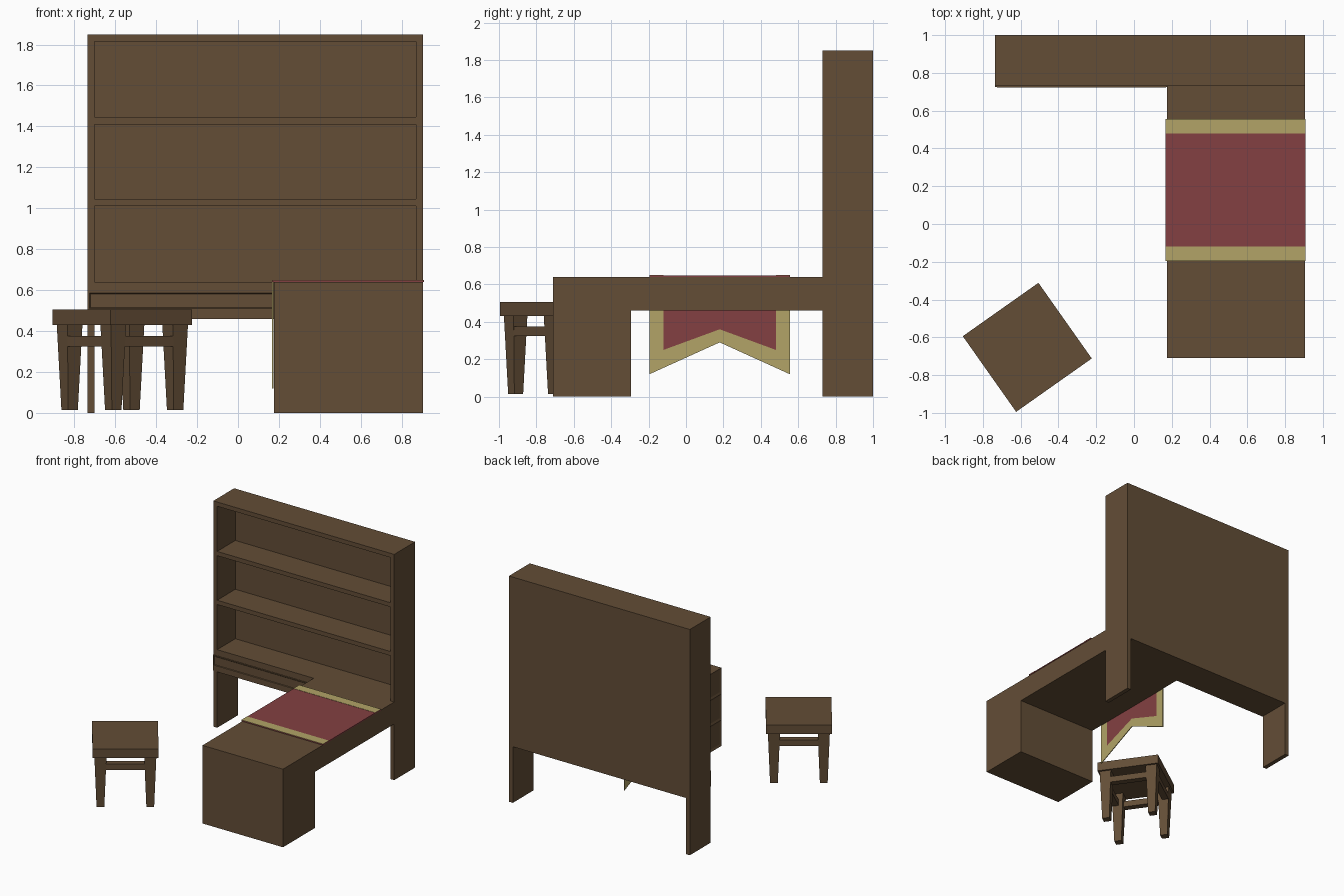
import bpy, bmesh
from math import radians
from mathutils import Matrix, Vector

cube = bpy.data.objects.get("Cube")
if cube:
    bpy.data.objects.remove(cube, do_unlink=True)


def material(name, color):
    m = bpy.data.materials.new(name)
    m.use_nodes = True
    m.diffuse_color = (*color, 1)
    bsdf = m.node_tree.nodes["Principled BSDF"]
    bsdf.inputs["Base Color"].default_value = (*color, 1)
    bsdf.inputs["Roughness"].default_value = 0.8
    return m


WOOD = material("brown_wood", (0.125, 0.075, 0.037))
RED = material("red_cloth", (0.23, 0.051, 0.054))
GOLD = material("gold_cloth", (0.445, 0.37, 0.136))


def finish(name, bm, mat, matrix=None):
    bmesh.ops.recalc_face_normals(bm, faces=bm.faces)
    mesh = bpy.data.meshes.new(name)
    bm.to_mesh(mesh)
    bm.free()
    mesh.materials.append(mat)
    obj = bpy.data.objects.new(name, mesh)
    if matrix:
        obj.matrix_world = matrix
    bpy.context.collection.objects.link(obj)
    return obj


def box(name, x, y, z, mat=WOOD, matrix=None, inset=None, facing=None, taper=1):
    """Box from axis ranges; can recess a panel in one side or taper its foot."""
    bm = bmesh.new()
    bmesh.ops.create_cube(bm, size=1)
    for v in bm.verts:
        s = taper if v.co.z < 0 else 1
        v.co = Vector((sum(x) / 2 + v.co.x * s * (x[1] - x[0]),
                       sum(y) / 2 + v.co.y * s * (y[1] - y[0]),
                       sum(z) / 2 + v.co.z * (z[1] - z[0])))
    if inset:
        bm.normal_update()
        face = max(bm.faces, key=lambda f: f.normal.dot(Vector(facing)))
        bmesh.ops.inset_region(bm, faces=[face], thickness=inset)
        bmesh.ops.translate(bm, verts=face.verts, vec=Vector(facing) * -0.006)
    return finish(name, bm, mat, matrix)


def hanging_cloth(name, points, mat):
    """Thin upright plate drawn from (y, z) points."""
    bm = bmesh.new()
    face = bm.faces.new([bm.verts.new((0.167, y, z)) for y, z in points])
    new = bmesh.ops.extrude_face_region(bm, geom=[face])["geom"]
    verts = [g for g in new if isinstance(g, bmesh.types.BMVert)]
    bmesh.ops.translate(bm, verts=verts, vec=(0.006, 0, 0))
    return finish(name, bm, mat)


# Bookcase
LEFT, RIGHT, FRONT, BACK, T = -0.735, 0.905, 0.73, 1.0, 0.035
inner = (LEFT + T, RIGHT - T)
box("bookcase_right_side", (LEFT, LEFT + T), (FRONT, BACK), (0, 1.85))
box("bookcase_left_side", (RIGHT - T, RIGHT), (FRONT, BACK), (0, 1.85))
box("bookcase_back", inner, (BACK - T, BACK), (0.46, 1.85))
box("bookcase_base", inner, (FRONT, BACK - T), (0.46, 0.64))
for i, z in enumerate((1.01, 1.41, 1.815)):
    box(f"shelf_{i + 1}", inner, (FRONT, BACK - T), (z, z + T))

# Wide shallow drawer under the shelves
box("wide_drawer_frame", (LEFT, 0.175), (FRONT - 0.004, FRONT), (0.46, 0.59))
box("wide_drawer_front", (LEFT + 0.01, 0.17), (FRONT - 0.008, FRONT - 0.002),
    (0.51, 0.585), inset=0.008, facing=(0, -1, 0))

# Desk wing and its drawer pedestal
box("desk_top", (0.175, RIGHT), (-0.295, FRONT), (0.46, 0.64))
box("pedestal", (0.195, RIGHT), (-0.71, -0.295), (0, 0.64))
for i in range(3):
    h = 0.64 / 3
    box(f"pedestal_drawer_{i + 1}", (0.175, 0.195), (-0.71, -0.295),
        (i * h, (i + 1) * h), inset=0.025, facing=(-1, 0, 0))

# Cloth runner over the desk, with gold borders
Y0, Y1, Y2, Y3, MID = -0.195, -0.12, 0.48, 0.555, 0.18
box("runner_red", (0.167, RIGHT + 0.003), (Y0, Y3), (0.639, 0.648), RED)
for name, y in (("runner_front_border", (Y0, Y1)), ("runner_back_border", (Y2, Y3))):
    box(name, (0.167, RIGHT + 0.003), y, (0.648, 0.65), GOLD)
hanging_cloth("hanging_red", [(Y1, 0.64), (Y2, 0.64), (Y2, 0.25), (MID, 0.36), (Y1, 0.25)], RED)
hanging_cloth("hanging_front_border",
              [(Y0, 0.64), (Y1, 0.64), (Y1, 0.25), (MID, 0.36), (MID, 0.29), (Y0, 0.12)], GOLD)
hanging_cloth("hanging_back_border",
              [(Y3, 0.64), (Y2, 0.64), (Y2, 0.25), (MID, 0.36), (MID, 0.29), (Y3, 0.12)], GOLD)

# Stool, turned at an angle
place = Matrix.Translation((-0.565, -0.653, 0)) @ Matrix.Rotation(radians(35.2), 4, "Z")
box("stool_seat", (-0.245, 0.245), (-0.245, 0.245), (0.43, 0.505), matrix=place)
for i in range(4):
    turn = place @ Matrix.Rotation(radians(90 * i), 4, "Z")
    box(f"stool_leg_{i + 1}", (0.14, 0.23), (0.14, 0.23), (0.015, 0.43), matrix=turn, taper=0.64)
    box(f"stool_rail_{i + 1}", (-0.145, 0.145), (0.175, 0.227), (0.325, 0.375), matrix=turn)
